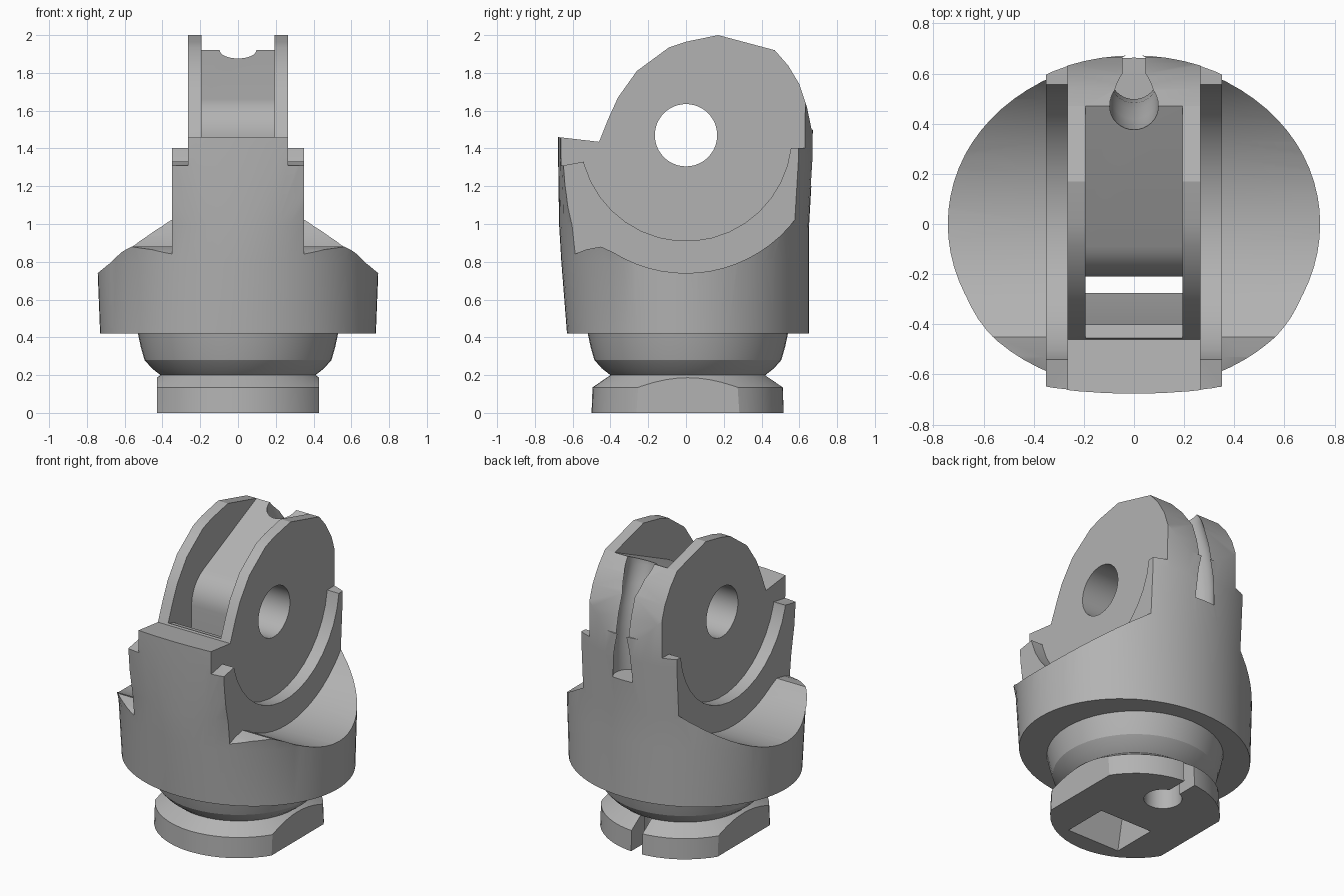
import bpy, bmesh, math
from math import sin, cos, pi, radians

if "Cube" in bpy.data.objects:
    bpy.data.objects.remove(bpy.data.objects["Cube"])

grey = bpy.data.materials.new("plain grey")
grey.use_nodes = True
colour = (0.45, 0.45, 0.45, 1)
grey.diffuse_color = colour
grey.node_tree.nodes["Principled BSDF"].inputs["Base Color"].default_value = colour

PIN_Z = 1.47


def loft(name, rings):
    """Closed solid through matching rings of points."""
    bm = bmesh.new()
    rows = [[bm.verts.new(p) for p in ring] for ring in rings]
    n = len(rows[0])
    for low, high in zip(rows, rows[1:]):
        for i in range(n):
            j = (i + 1) % n
            bm.faces.new((low[i], low[j], high[j], high[i]))
    bm.faces.new(rows[0][::-1])
    bm.faces.new(rows[-1])
    bmesh.ops.recalc_face_normals(bm, faces=bm.faces)
    mesh = bpy.data.meshes.new(name)
    bm.to_mesh(mesh)
    bm.free()
    mesh.materials.append(grey)
    obj = bpy.data.objects.new(name, mesh)
    bpy.context.collection.objects.link(obj)
    return obj


def circle(r, z, y=0, n=48):
    return [(r * cos(2 * pi * i / n), y + r * sin(2 * pi * i / n), z) for i in range(n)]


def arc(r, start, end, n=16):
    """Arc about the pin axis, as (y, z) points."""
    angles = [radians(start + (end - start) * i / n) for i in range(n + 1)]
    return [(r * cos(a), PIN_Z + r * sin(a)) for a in angles]


def prism(name, profile, x0, x1):
    """Side profile of (y, z) points extruded along x."""
    return loft(name, [[(x, y, z) for y, z in profile] for x in (x0, x1)])


def box(name, x0, x1, y0, y1, z0, z1):
    return prism(name, [(y0, z0), (y1, z0), (y1, z1), (y0, z1)], x0, x1)


def carve(obj, cutter, keep=False):
    mod = obj.modifiers.new("cut", "BOOLEAN")
    mod.operation, mod.solver, mod.object = "DIFFERENCE", "EXACT", cutter
    bpy.context.view_layer.objects.active = obj
    bpy.ops.object.modifier_apply(modifier=mod.name)
    if not keep:
        bpy.data.objects.remove(cutter)


def hull_ring(z, front, back, n=72):
    """Oval whose front and back halves have their own radii."""
    ring = []
    for i in range(n):
        a = 2 * pi * i / n
        rx, ry = back if i <= n // 2 else front
        ring.append((rx * cos(a), ry * sin(a), z))
    return ring


# Main body: oval collar rising into the clevis block
body = loft("body", [
    hull_ring(0.42, (0.73, 0.63), (0.73, 0.65)),
    hull_ring(0.80, (0.745, 0.66), (0.745, 0.65)),
    hull_ring(1.00, (0.80, 0.672), (0.745, 0.652)),
    hull_ring(1.35, (1.30, 0.677), (0.76, 0.672)),
    hull_ring(2.10, (1.30, 0.677), (0.78, 0.675)),
])

# Scooped shoulders and ledges beside the cheeks
shoulder = ([(-1, 0.83), (-0.59, 0.84), (-0.53, 0.865), (-0.45, 0.88)]
            + arc(0.73, 238, 345, 20) + [(1, 1.3), (1, 2.3), (-1, 2.3)])
ledge = ([(-1, 1.29), (-0.65, 1.31), (-0.54, 1.33)]
         + arc(0.56, 196, 353) + [(1, 1.41), (1, 2.3), (-1, 2.3)])
for side in (-1, 1):
    carve(body, prism("shoulder_cut", shoulder, side * 0.35, side * 1.5))
    carve(body, prism("ledge_cut", ledge, side * 0.265, side * 0.45))

# Rounded cheek outline with the front step
outline = [(-1, 1.48), (-0.675, 1.46), (-0.46, 1.435), (-0.41, 1.56), (-0.36, 1.67),
           (-0.26, 1.81), (-0.09, 1.935), (0, 1.965), (0.17, 2.0), (0.47, 1.92),
           (0.54, 1.84), (0.6, 1.74), (0.64, 1.62), (0.665, 1.5), (1, 1.4),
           (1, 2.3), (-1, 2.3)]
carve(body, prism("outline_cut", outline, -1.6, 1.6))

# Slot between the cheeks, over the hub and down through the foot
slot_profile = ([(0.47, 2.4), (0.47, 1.92)] + arc(0.21, 115, 180, 8)
                + [(-0.21, 0.55), (-0.05, -0.1), (-0.4, -0.1), (-0.275, 0.55),
                   (-0.4, 1.0), (-0.4, 1.43), (-0.455, 1.44), (-0.455, 2.4)])
slot = prism("slot_cut", slot_profile, -0.193, 0.193)
carve(body, slot, keep=True)

# Pin hole and the curved cable groove at the back
carve(body, prism("pin_cut", arc(0.165, 0, 352.5, 47), -0.6, 0.6))
groove = [(1.2, 0.595), (1.35, 0.595), (1.5, 0.58), (1.62, 0.555), (1.74, 0.515),
          (1.85, 0.475), (2.1, 0.455)]
carve(body, loft("groove_cut", [circle(0.097, z, y, 32) for z, y in groove]))

# Bowl under the collar
bowl = loft("bowl", [circle(r, z, 0.01) for r, z in
                     [(0.41, 0.2), (0.455, 0.235), (0.495, 0.28), (0.515, 0.35), (0.53, 0.42)]])
carve(bowl, slot, keep=True)

# Foot: chamfered disc with flat sides and a keyhole at the back
foot = loft("foot", [circle(r, z, 0.01) for r, z in [(0.51, 0), (0.505, 0.135), (0.41, 0.2)]])
for side in (-1, 1):
    carve(foot, box("flat_cut", side * 0.43, side * 0.8, -0.8, 0.8, -0.1, 0.5))
carve(foot, slot)
carve(foot, loft("round_cut", [circle(0.115, z, 0.27, 24) for z in (-0.1, 0.4)]))
carve(foot, box("key_cut", -0.04, 0.04, 0.3, 0.8, -0.1, 0.4))

# Smooth curved faces, keep edges sharp
bpy.ops.object.select_all(action="DESELECT")
for obj in (body, bowl, foot):
    obj.select_set(True)
bpy.context.view_layer.objects.active = body
bpy.ops.object.shade_smooth_by_angle(angle=radians(25))
